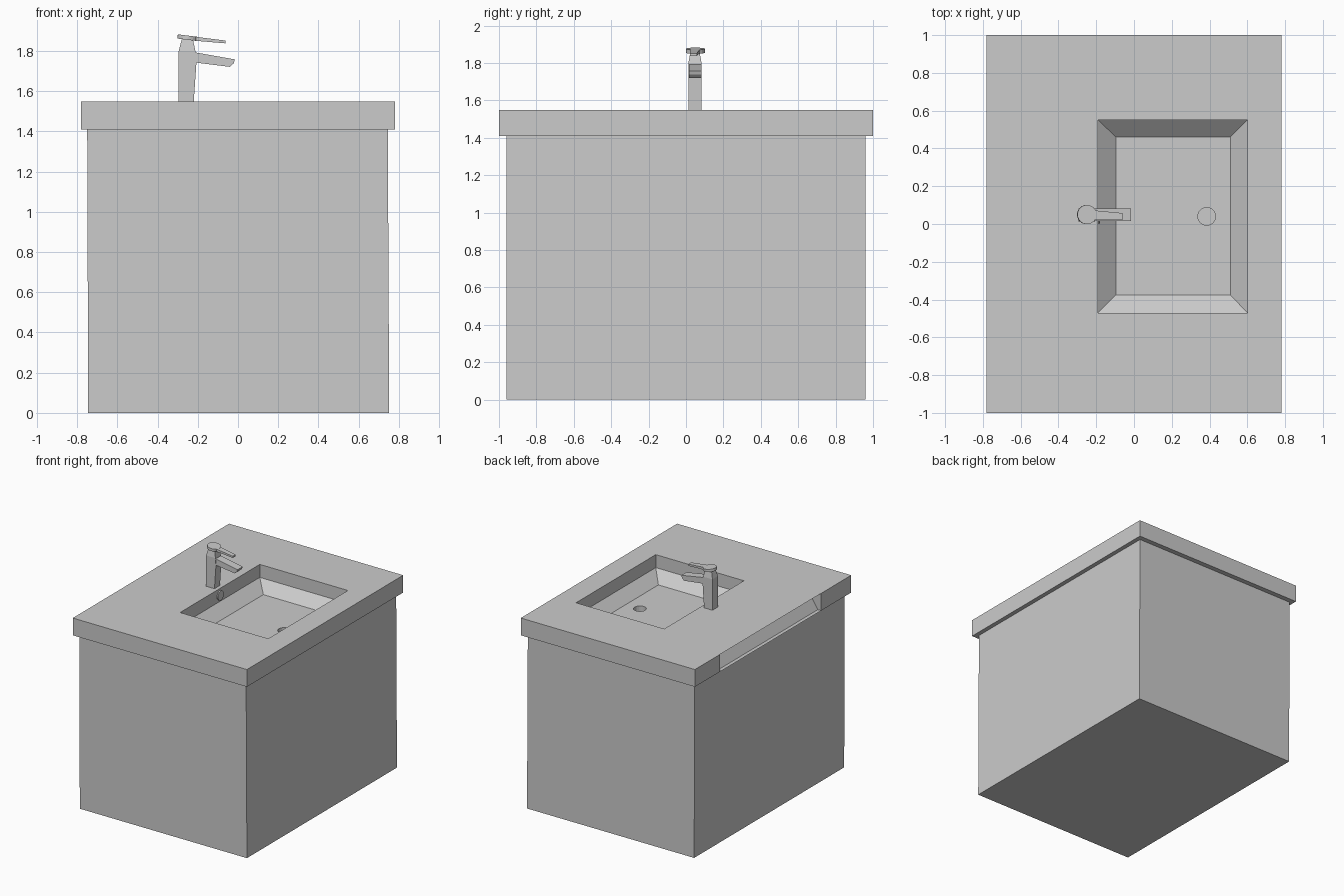
import bpy, bmesh, math
from mathutils import Matrix

if "Cube" in bpy.data.objects:
    bpy.data.objects.remove(bpy.data.objects["Cube"])


def finish(name, bm):
    bmesh.ops.recalc_face_normals(bm, faces=bm.faces)
    me = bpy.data.meshes.new(name)
    bm.to_mesh(me)
    bm.free()
    ob = bpy.data.objects.new(name, me)
    bpy.context.collection.objects.link(ob)
    return ob


def bridge(bm, a, b):
    n = len(a)
    return [bm.faces.new((a[i], a[(i + 1) % n], b[(i + 1) % n], b[i])) for i in range(n)]


def loft(name, sections, cap_end=True):
    bm = bmesh.new()
    loops = [[bm.verts.new(p) for p in s] for s in sections]
    for a, b in zip(loops, loops[1:]):
        bridge(bm, a, b)
    bm.faces.new(loops[0])
    if cap_end:
        bm.faces.new(loops[-1])
    return finish(name, bm)


def rect(x0, x1, y0, y1, z):
    return [(x0, y0, z), (x1, y0, z), (x1, y1, z), (x0, y1, z)]


def section(x, y0, y1, z0, z1):
    return [(x, y0, z0), (x, y1, z0), (x, y1, z1), (x, y0, z1)]


def disc(name, r, h, matrix, n=24):
    bm = bmesh.new()
    bmesh.ops.create_cone(bm, cap_ends=True, segments=n, radius1=r, radius2=r,
                          depth=h, matrix=matrix)
    return finish(name, bm)


# Cabinet, open under the countertop
loft("cabinet", [rect(-0.745, 0.752, -0.96, 0.96, 0),
                 rect(-0.75, 0.745, -0.96, 0.96, 1.41)], cap_end=False)

# Countertop shell with sunken basin; two extra points on the back side bound the recess
bm = bmesh.new()
loops = []
for x0, x1, y0, y1, z, r0, r1 in [
        (-0.75, 0.745, -0.96, 0.96, 1.41, -0.615, 0.68),
        (-0.78, 0.78, -1, 1, 1.41, -0.615, 0.68),
        (-0.78, 0.78, -1, 1, 1.55, -0.615, 0.68),
        (-0.19, 0.60, -0.47, 0.55, 1.55, -0.3, 0.4),
        (-0.19, 0.60, -0.47, 0.55, 1.445, -0.3, 0.4),
        (-0.095, 0.51, -0.375, 0.46, 1.365, -0.25, 0.35)]:
    pts = rect(x0, x1, y0, y1, z) + [(x0, r1, z), (x0, r0, z)]
    loops.append([bm.verts.new(p) for p in pts])
rings = [bridge(bm, a, b) for a, b in zip(loops, loops[1:])]

# Recess in the back edge
bm.faces.remove(rings[1][4])
e = bm.verts.new((-0.66, 0.68, 1.55))
f = bm.verts.new((-0.66, -0.615, 1.55))
bm.faces.new((e, f, loops[0][5], loops[0][4]))
for top, i in ((e, 4), (f, 5)):
    bm.faces.new((loops[2][i], top, loops[0][i], loops[1][i]))

# Basin floor with drain well
well = []
for z in (1.365, 1.28):
    well.append([bm.verts.new((0.385 + 0.047 * math.cos(math.tau * i / 24),
                               0.04 + 0.047 * math.sin(math.tau * i / 24), z))
                 for i in range(24)])
bridge(bm, *well)
bm.faces.new(well[1])
edges = []
for lp in (loops[-1], well[0]):
    edges += [bm.edges.get((lp[i - 1], lp[i])) for i in range(len(lp))]
bmesh.ops.triangle_fill(bm, edges=edges, use_beauty=True, use_dissolve=False)
finish("countertop_basin", bm)

# Overflow cover on the basin wall
disc("overflow_cover", 0.038, 0.012,
     Matrix.Translation((-0.187, 0.04, 1.495)) @ Matrix.Rotation(math.pi / 2, 4, 'Y'))

# Tap body, tapering to a neck
loft("tap_body", [rect(-0.295, -0.22, 0.013, 0.083, 1.55),
                  rect(-0.295, -0.207, 0.013, 0.083, 1.74),
                  rect(-0.295, -0.212, 0.013, 0.083, 1.80),
                  rect(-0.28, -0.224, 0.023, 0.073, 1.857)])

# Spout with slanted tip
profile = [(-0.23, 1.745), (-0.04, 1.721), (-0.022, 1.738), (-0.015, 1.758), (-0.23, 1.796)]
loft("tap_spout", [[(x, y, z) for x, z in profile] for y in (0.016, 0.082)])

# Handle: tilted disc and tapering lever
disc("handle_disc", 0.051, 0.021,
     Matrix.Translation((-0.25, 0.05, 1.866)) @ Matrix.Rotation(math.radians(7), 4, 'Y'))
loft("handle_lever", [section(-0.23, 0.02, 0.078, 1.853, 1.874),
                      section(-0.19, 0.022, 0.07, 1.849, 1.868),
                      section(-0.062, 0.022, 0.058, 1.838, 1.852)])
